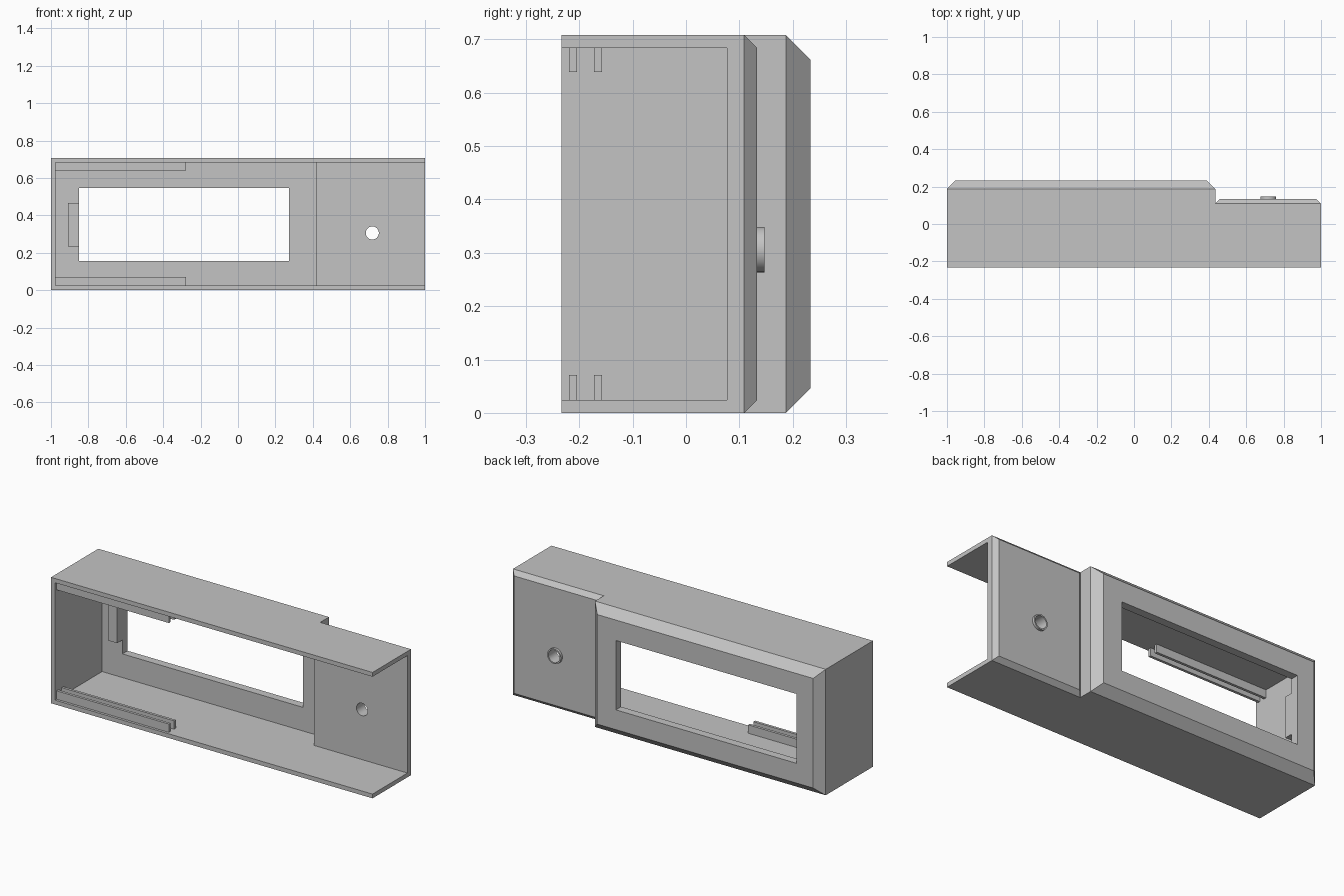
import bpy, bmesh, math
from mathutils import Matrix

if "Cube" in bpy.data.objects:
    bpy.data.objects.remove(bpy.data.objects["Cube"])

grey = bpy.data.materials.new("light_grey_plastic")
grey.use_nodes = True
grey.diffuse_color = (0.55, 0.55, 0.55, 1)
grey.node_tree.nodes["Principled BSDF"].inputs["Base Color"].default_value = grey.diffuse_color

H, FRONT, WALL = 0.708, -0.233, 0.024


def finish(name, bm):
    mesh = bpy.data.meshes.new(name)
    bmesh.ops.recalc_face_normals(bm, faces=bm.faces)
    bm.to_mesh(mesh)
    bm.free()
    mesh.materials.append(grey)
    ob = bpy.data.objects.new(name, mesh)
    bpy.context.collection.objects.link(ob)
    return ob


def box(name, x, y, z, chamfer=0):
    """Box between limits; a chamfer adds a tapered step on the back face."""
    bm = bmesh.new()
    bmesh.ops.create_cube(bm, size=1)
    for v in bm.verts:
        v.co = [lim[int(c > 0)] for lim, c in zip((x, y, z), v.co)]
    if chamfer:
        bm.normal_update()
        back = max(bm.faces, key=lambda f: f.calc_center_median().y)
        bmesh.ops.inset_region(bm, faces=[back], thickness=chamfer, depth=0,
                               use_even_offset=True, use_boundary=True)
        for v in back.verts:
            v.co.y += chamfer
    return finish(name, bm)


def cylinder(name, radius, y):
    """Cylinder along y at the screw position."""
    bm = bmesh.new()
    bmesh.ops.create_cone(bm, cap_ends=True, segments=48, radius1=radius,
                          radius2=radius, depth=y[1] - y[0])
    place = Matrix.Translation((0.718, sum(y) / 2, 0.306)) @ Matrix.Rotation(math.pi / 2, 4, "X")
    bmesh.ops.transform(bm, matrix=place, verts=bm.verts)
    return finish(name, bm)


def combine(target, other, operation):
    mod = target.modifiers.new(operation, "BOOLEAN")
    mod.operation, mod.object, mod.solver = operation, other, "EXACT"
    bpy.context.view_layer.objects.active = target
    bpy.ops.object.modifier_apply(modifier=mod.name)
    bpy.data.objects.remove(other)


# Outer housing: deep display end, shallow end and screw boss
housing = box("housing", (-1, 0.435), (FRONT, 0.187), (0, H), 0.046)
combine(housing, box("shallow_end", (0.435, 1), (FRONT, 0.109), (0, H), 0.024), "UNION")
combine(housing, cylinder("screw_boss", 0.0425, (0.1, 0.147)), "UNION")

# Hollow interior, open at the front and at the left end
inner = (WALL, H - WALL)
combine(housing, box("shallow_cavity", (-0.976, 1.1), (-0.4, 0.077), inner), "DIFFERENCE")
combine(housing, box("deep_cavity", (-0.976, 0.418), (-0.3, 0.187), inner), "DIFFERENCE")

# Display window and screw hole
combine(housing, box("window", (-0.85, 0.273), (0.1, 0.4), (0.157, 0.547)), "DIFFERENCE")
combine(housing, cylinder("screw_hole", 0.035, (0, 0.3)), "DIFFERENCE")
bpy.ops.object.select_all(action="DESELECT")
housing.select_set(True)
bpy.context.view_layer.objects.active = housing
bpy.ops.object.shade_smooth_by_angle(angle=math.radians(25))

# Paired guide rails that hold a sliding board, top and bottom
for level, z in (("lower", (0.015, 0.071)), ("upper", (H - 0.069, H - 0.015))):
    for place, y in (("front", -0.219), ("rear", -0.172)):
        box(f"{level}_{place}_rail", (-0.985, -0.277), (y, y + 0.015), z)

# Locating block beside the window
box("window_block", (-0.908, -0.85), (0.14, 0.195), (0.235, 0.467))
